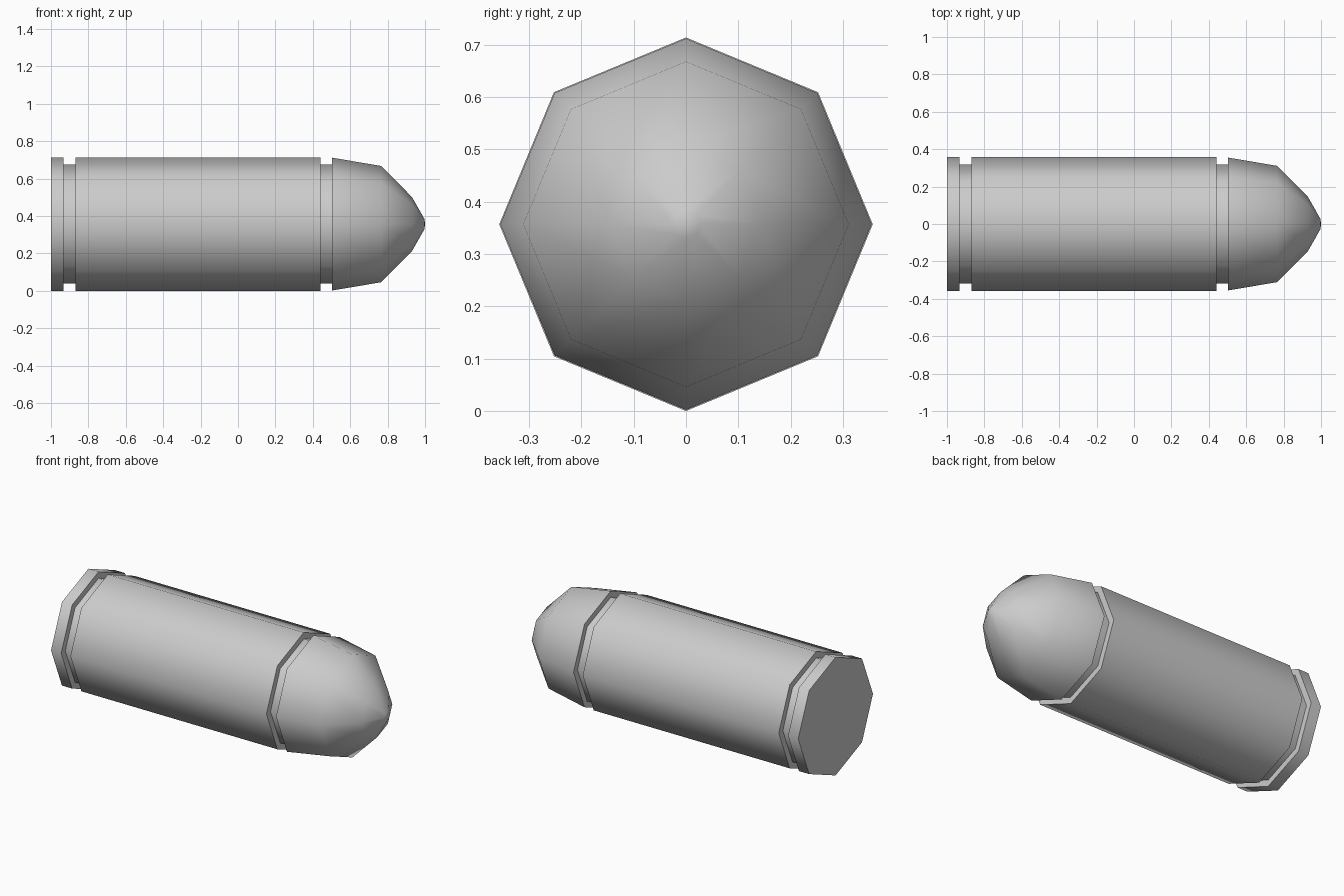
import bpy, bmesh, math

if "Cube" in bpy.data.objects:
    bpy.data.objects.remove(bpy.data.objects["Cube"])

SIDES = 8
AXIS_Z = 0.357


def revolve(name, profile):
    """Spin an (x, radius) profile around the long axis; radius 0 closes to a point."""
    bm = bmesh.new()
    rings = []
    for x, r in profile:
        if r == 0:
            rings.append([bm.verts.new((x, 0, AXIS_Z))] * SIDES)
            continue
        ring = []
        for i in range(SIDES):
            a = 2 * math.pi * i / SIDES
            ring.append(bm.verts.new((x, r * math.cos(a), AXIS_Z + r * math.sin(a))))
        rings.append(ring)
    for a, b in zip(rings, rings[1:]):
        for i in range(SIDES):
            j = (i + 1) % SIDES
            quad = dict.fromkeys((a[i], b[i], b[j], a[j]))
            bm.faces.new(list(quad))
    bmesh.ops.recalc_face_normals(bm, faces=bm.faces[:])
    # the first face of the widest side must point away from the axis
    side = max(bm.faces, key=lambda f: f.calc_area())
    c = side.calc_center_median()
    if side.normal.y * c.y + side.normal.z * (c.z - AXIS_Z) < 0:
        bmesh.ops.reverse_faces(bm, faces=bm.faces[:])
    mesh = bpy.data.meshes.new(name)
    bm.to_mesh(mesh)
    bm.free()
    obj = bpy.data.objects.new(name, mesh)
    bpy.context.collection.objects.link(obj)
    bpy.ops.object.select_all(action='DESELECT')
    obj.select_set(True)
    bpy.context.view_layer.objects.active = obj
    bpy.ops.object.shade_smooth_by_angle(angle=math.radians(50))
    return obj


# Case: base, rim, extractor groove, body, crimped neck
revolve("case", [(-1, 0), (-1, 0.357), (-0.932, 0.357), (-0.932, 0.318),
                 (-0.87, 0.318), (-0.87, 0.357), (0.44, 0.357),
                 (0.44, 0.318), (0.503, 0.318)])

# Bullet: shoulder and rounded nose
revolve("bullet", [(0.503, 0.318), (0.503, 0.355), (0.765, 0.311),
                   (0.93, 0.145), (0.997, 0.027), (1, 0)])
